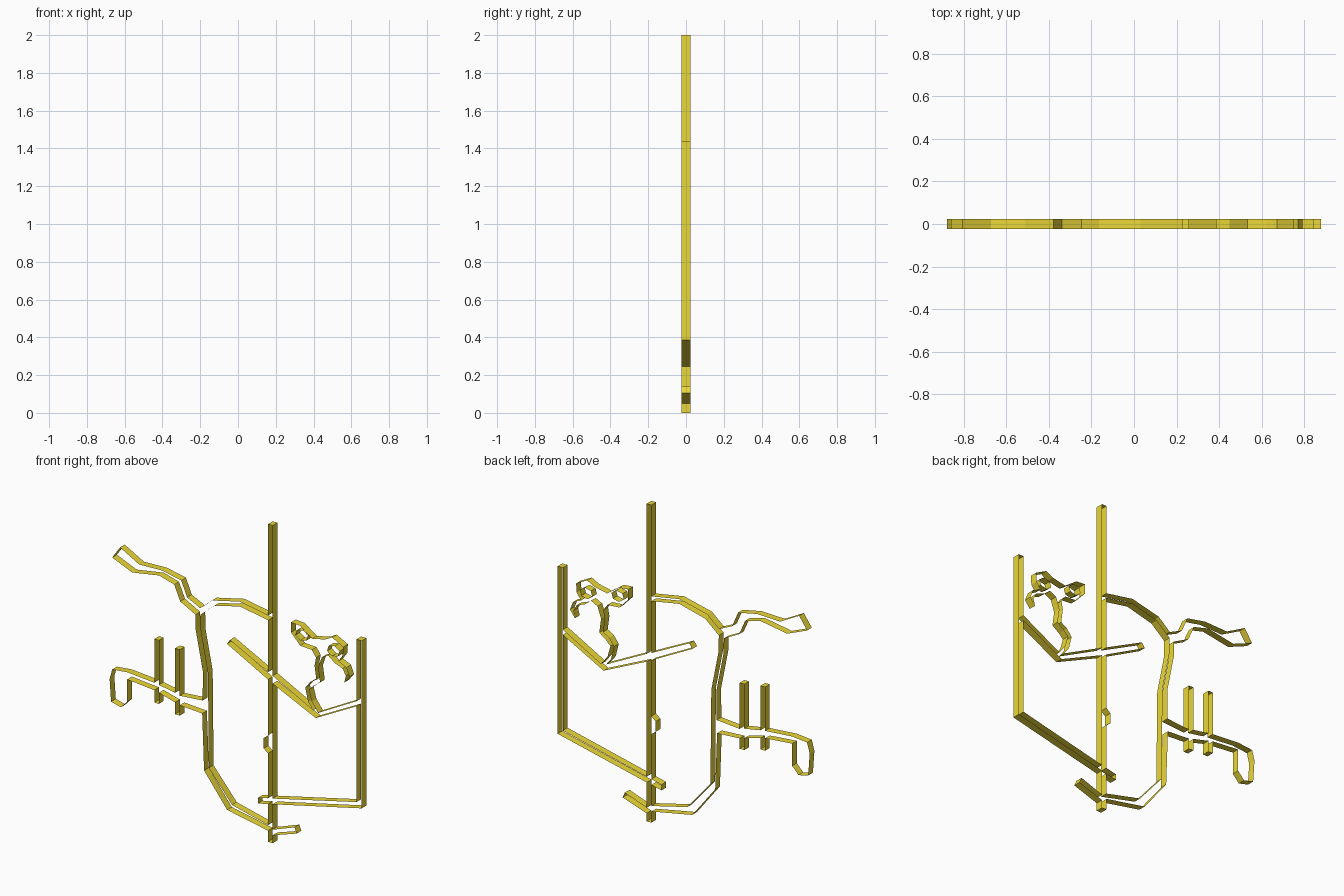
import bpy, math

HALF = 0.0235  # half depth of the extruded outline

gold = bpy.data.materials.new("gold")
gold.diffuse_color = (0.83, 0.68, 0.04, 1)


def wall(name, paths, closed=False):
    """Open-faced ribbons: each (x, z) path swept along y, without caps."""
    verts, faces = [], []
    for path in paths:
        base, n = len(verts), len(path)
        for x, z in path:
            verts += [(x, -HALF, z), (x, HALF, z)]
        for i in range(n if closed else n - 1):
            a, b = base + 2 * i, base + 2 * ((i + 1) % n)
            faces.append((a, b, b + 1, a + 1))
    me = bpy.data.meshes.new(name)
    me.from_pydata(verts, [], faces)
    me.materials.append(gold)
    ob = bpy.data.objects.new(name, me)
    bpy.context.collection.objects.link(ob)
    return ob


# Main pole, broken where other strokes cross it
L, R = 0.225, 0.258
wall("main_pole", [
    [(L, 1.425), (L, 2), (R, 2), (R, 1.054)],
    [(L, 1.395), (L, 1.068)],
    [(L, 1.022), (L, 0.67), (0.195, 0.645), (0.195, 0.58), (L, 0.557), (L, 0.274)],
    [(R, 1.005), (R, 0.281)],
    [(L, 0.238), (L, 0.105)],
    [(R, 0.245), (R, 0.085)],
    [(L, 0.07), (L, 0), (R, 0), (R, 0.05)],
])

# Right post and the sloping lower bar
wall("right_post", [
    [(0.842, 1.05), (0.842, 1.44), (0.878, 1.44), (0.878, 0.385), (R, 0.245)],
    [(0.842, 1.018), (0.842, 0.415), (R, 0.281)],
])
wall("lower_bar_end", [[(L, 0.274), (0.155, 0.258), (0.155, 0.222), (L, 0.238)]])

# V-shaped crossing stroke
wall("crossing_stroke", [
    [(L, 1.068), (-0.04, 1.2), (-0.06, 1.17), (L, 1.022)],
    [(R, 1.054), (0.54, 0.912)],
    [(0.575, 0.905), (0.842, 1.05)],
    [(R, 1.005), (0.558, 0.868), (0.842, 1.018)],
])

# Big curved stroke at the left of the pole
wall("bow_outer", [
    [(L, 1.425), (0.03, 1.46), (-0.165, 1.415), (-0.247, 1.345)],
    [(-0.28, 1.295), (-0.278, 1.2), (-0.228, 0.95), (-0.23, 0.768)],
    [(-0.233, 0.685), (-0.22, 0.33), (-0.06, 0.125), (L, 0.07)],
])
wall("bow_inner", [
    [(L, 1.395), (0.03, 1.43), (-0.15, 1.385), (-0.245, 1.305), (-0.243, 1.2),
     (-0.193, 0.95), (-0.19, 0.71), (-0.187, 0.355), (-0.025, 0.165), (L, 0.105)],
])
wall("bow_foot", [[(R, 0.085), (0.41, 0.14), (0.425, 0.105), (R, 0.05)]])

# Upper left wavy branch
wall("upper_branch", [[
    (-0.247, 1.345), (-0.338, 1.388), (-0.379, 1.484), (-0.512, 1.511),
    (-0.672, 1.506), (-0.805, 1.578), (-0.86, 1.5), (-0.721, 1.443),
    (-0.533, 1.474), (-0.428, 1.445), (-0.386, 1.35), (-0.28, 1.295)]])

# Lower left branch with two small posts and a hanging loop
wall("lower_branch", [
    [(-0.23, 0.768), (-0.39, 0.755), (-0.39, 1.045), (-0.422, 1.045), (-0.422, 0.765),
     (-0.535, 0.785), (-0.535, 1.065), (-0.567, 1.065), (-0.567, 0.79), (-0.756, 0.805),
     (-0.86, 0.795), (-0.878, 0.73), (-0.868, 0.59), (-0.8, 0.573), (-0.756, 0.62),
     (-0.756, 0.76), (-0.567, 0.743), (-0.567, 0.665), (-0.535, 0.665), (-0.535, 0.735),
     (-0.422, 0.705), (-0.422, 0.63), (-0.39, 0.63), (-0.39, 0.695), (-0.233, 0.685)],
])

# Small head with stem and curled side lobe
wall("head", [[
    (0.54, 0.912), (0.505, 0.957), (0.485, 1.04), (0.52, 1.085), (0.562, 1.11),
    (0.55, 1.197), (0.56, 1.25), (0.53, 1.29), (0.449, 1.295), (0.386, 1.362),
    (0.386, 1.425), (0.449, 1.42), (0.533, 1.361), (0.623, 1.38), (0.672, 1.406),
    (0.749, 1.366), (0.745, 1.31), (0.715, 1.268), (0.771, 1.243), (0.792, 1.19),
    (0.757, 1.145), (0.768, 1.19), (0.745, 1.23), (0.69, 1.25), (0.645, 1.285),
    (0.6, 1.262), (0.575, 1.19), (0.588, 1.1), (0.54, 1.065), (0.51, 1.035),
    (0.53, 0.965), (0.575, 0.905)]])
wall("eyes", [[(cx + 0.045 * math.cos(i * math.pi / 3 + 0.3),
                cz + 0.035 * math.sin(i * math.pi / 3 + 0.3)) for i in range(6)]
              for cx, cz in ((0.46, 1.363), (0.68, 1.322))], closed=True)
